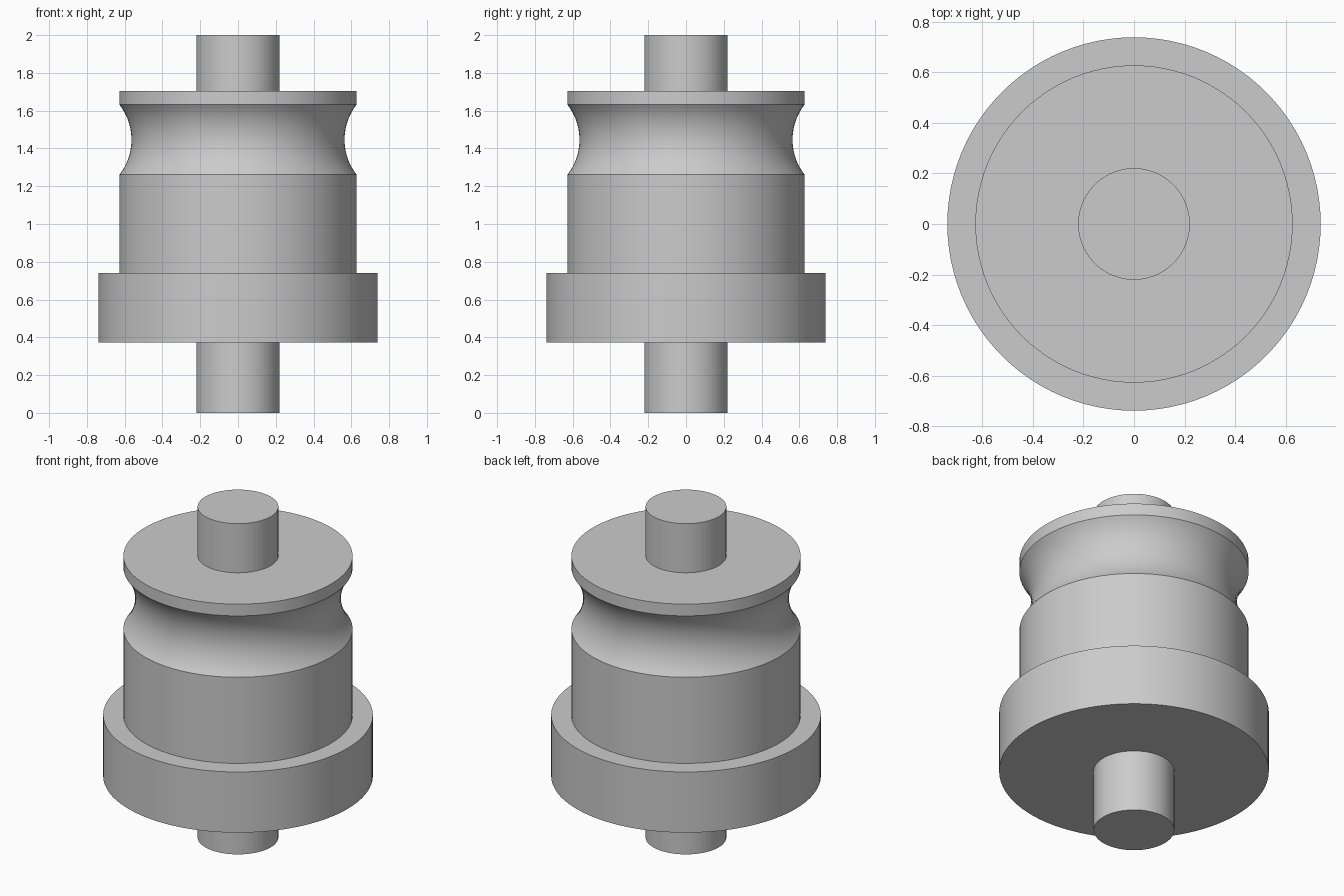
import bpy
import bmesh
from math import asin, cos, sin, tau, radians

cube = bpy.data.objects.get("Cube")
if cube:
    bpy.data.objects.remove(cube, do_unlink=True)

SEGMENTS = 96

# Plain grey metal
grey = bpy.data.materials.new("grey_metal")
grey.use_nodes = True
grey.diffuse_color = (0.6, 0.6, 0.6, 1)
grey.node_tree.nodes["Principled BSDF"].inputs["Base Color"].default_value = (0.6, 0.6, 0.6, 1)


def turn(name, profile, cap_bottom=False, cap_top=False):
    """Turn a profile of (radius, height) points, listed upwards, about the z axis."""
    bm = bmesh.new()
    angles = [tau * i / SEGMENTS for i in range(SEGMENTS)]
    rings = [[bm.verts.new((r * cos(a), r * sin(a), z)) for a in angles]
             for r, z in profile]
    for low, high in zip(rings, rings[1:]):
        for i in range(SEGMENTS):
            k = (i + 1) % SEGMENTS
            bm.faces.new((low[i], low[k], high[k], high[i]))
    if cap_bottom:
        bm.faces.new(rings[0][::-1])
    if cap_top:
        bm.faces.new(rings[-1])
    mesh = bpy.data.meshes.new(name)
    bm.to_mesh(mesh)
    bm.free()
    mesh.materials.append(grey)
    obj = bpy.data.objects.new(name, mesh)
    bpy.context.collection.objects.link(obj)
    bpy.ops.object.select_all(action='DESELECT')
    obj.select_set(True)
    bpy.context.view_layer.objects.active = obj
    bpy.ops.object.shade_smooth_by_angle(angle=radians(22))
    return obj


shaft_r, flange_r, body_r = 0.221, 0.739, 0.628
flange_bottom, flange_top = 0.373, 0.74
groove_bottom, groove_top, body_top = 1.261, 1.632, 1.703

# Circular arc of the groove, from its half height and depth
half, depth = (groove_top - groove_bottom) / 2, 0.064
arc_r = (half ** 2 + depth ** 2) / (2 * depth)
middle = (groove_bottom + groove_top) / 2
sweep, steps = asin(half / arc_r), 20
groove = []
for i in range(steps + 1):
    a = sweep * (2 * i / steps - 1)
    groove.append((body_r - depth + arc_r * (1 - cos(a)), middle + arc_r * sin(a)))

# Parts share their boundary rings, so no faces are hidden inside
turn("lower_shaft", [(shaft_r, 0), (shaft_r, flange_bottom)], cap_bottom=True)
turn("wide_flange", [(shaft_r, flange_bottom), (flange_r, flange_bottom),
                     (flange_r, flange_top), (body_r, flange_top)])
turn("grooved_body", [(body_r, flange_top)] + groove
     + [(body_r, body_top), (shaft_r, body_top)])
turn("upper_shaft", [(shaft_r, body_top), (shaft_r, 2)], cap_top=True)
